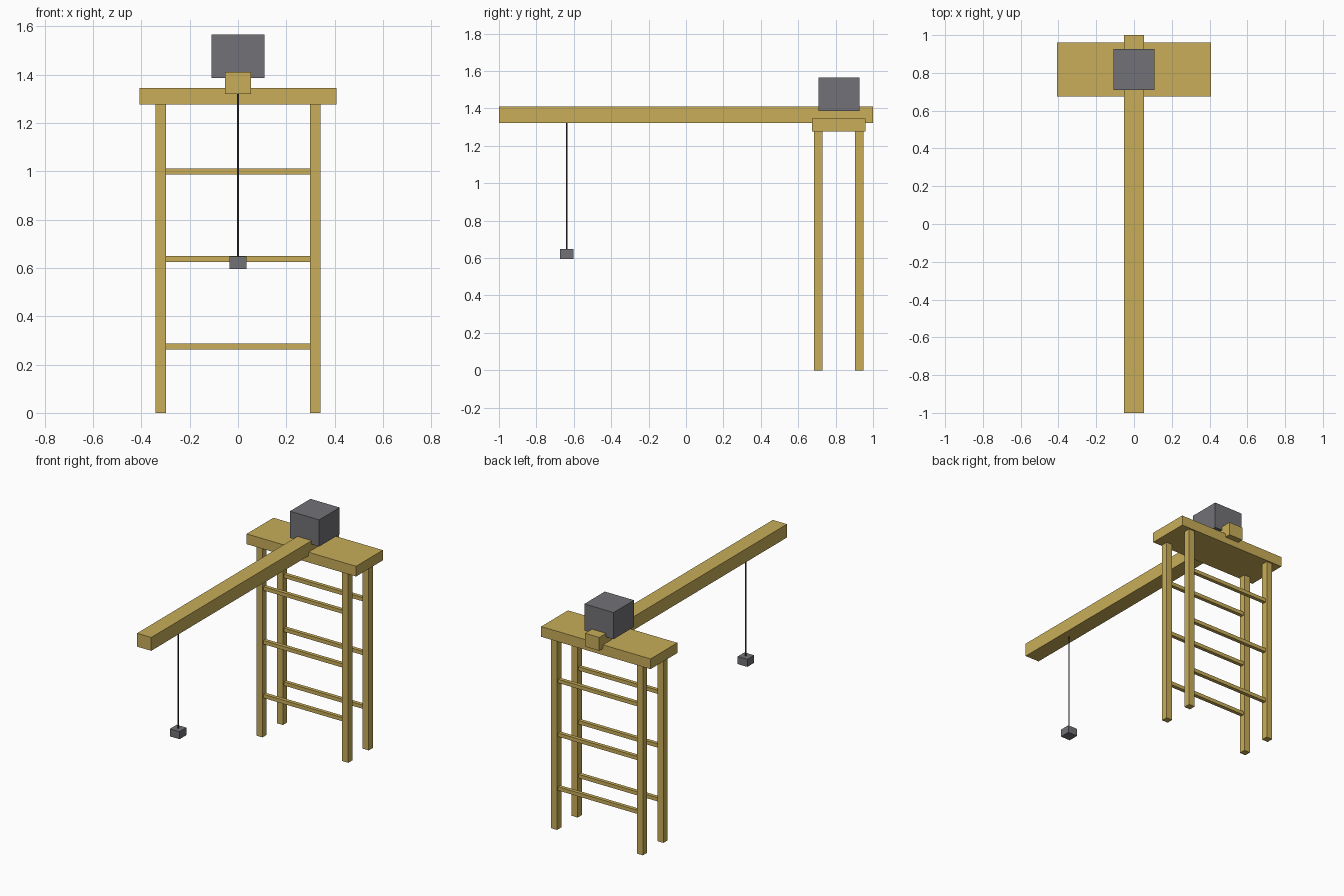
import bpy

cube = bpy.data.objects.get("Cube")
if cube:
    bpy.data.objects.remove(cube, do_unlink=True)


def make_material(name, colour):
    mat = bpy.data.materials.new(name)
    mat.use_nodes = True
    mat.diffuse_color = (*colour, 1)
    shader = next(n for n in mat.node_tree.nodes if n.type == 'BSDF_PRINCIPLED')
    shader.inputs["Base Color"].default_value = (*colour, 1)
    return mat


wood = make_material("pale_wood", (0.58, 0.42, 0.10))
stone = make_material("grey_stone", (0.17, 0.17, 0.185))
rope_dark = make_material("dark_rope", (0.06, 0.055, 0.055))


def box(name, x, y, z, mat):
    """Box from (low, high) extents on each axis."""
    spans = (x, y, z)
    bpy.ops.mesh.primitive_cube_add(size=1, location=[(a + b) / 2 for a, b in spans])
    obj = bpy.context.object
    obj.name = name
    obj.scale = [b - a for a, b in spans]
    bpy.ops.object.transform_apply(location=False, rotation=False, scale=True)
    obj.data.materials.append(mat)
    return obj


def around(centre, half):
    return (centre - half, centre + half)


# Tower: four legs, with three rungs on the front and back pairs
LEG_X, LEG_HALF, LEG_TOP = 0.32, 0.0225, 1.277
for row, y in (("front", 0.707), ("back", 0.926)):
    for side, sign in (("left", 1), ("right", -1)):
        box(f"{row}_{side}_leg", around(sign * LEG_X, LEG_HALF),
            around(y, LEG_HALF), (0, LEG_TOP), wood)
    for i in range(3):
        box(f"{row}_rung_{i + 1}", around(0, LEG_X - LEG_HALF),
            around(y, 0.0125), around(0.275 + i * 0.3625, 0.0125), wood)

# Platform and the long arm resting in it
box("platform", around(0, 0.408), (0.675, 0.96), (LEG_TOP, 1.346), wood)
box("arm", around(0, 0.053), (-1, 1), (1.321, 1.411), wood)

# Counterweight over the tower
box("counterweight", around(0, 0.109), around(0.818, 0.109), (1.386, 1.566), stone)

# Hanging rope and load
LOAD_Y, LOAD_TOP, ROPE_TOP = -0.638, 0.647, 1.325
bpy.ops.mesh.primitive_cylinder_add(
    vertices=8, radius=0.0045, depth=ROPE_TOP - LOAD_TOP,
    location=(0, LOAD_Y, (ROPE_TOP + LOAD_TOP) / 2))
rope = bpy.context.object
rope.name = "rope"
rope.data.materials.append(rope_dark)
box("hanging_load", around(0, 0.036), around(LOAD_Y, 0.036), (0.596, LOAD_TOP), stone)
